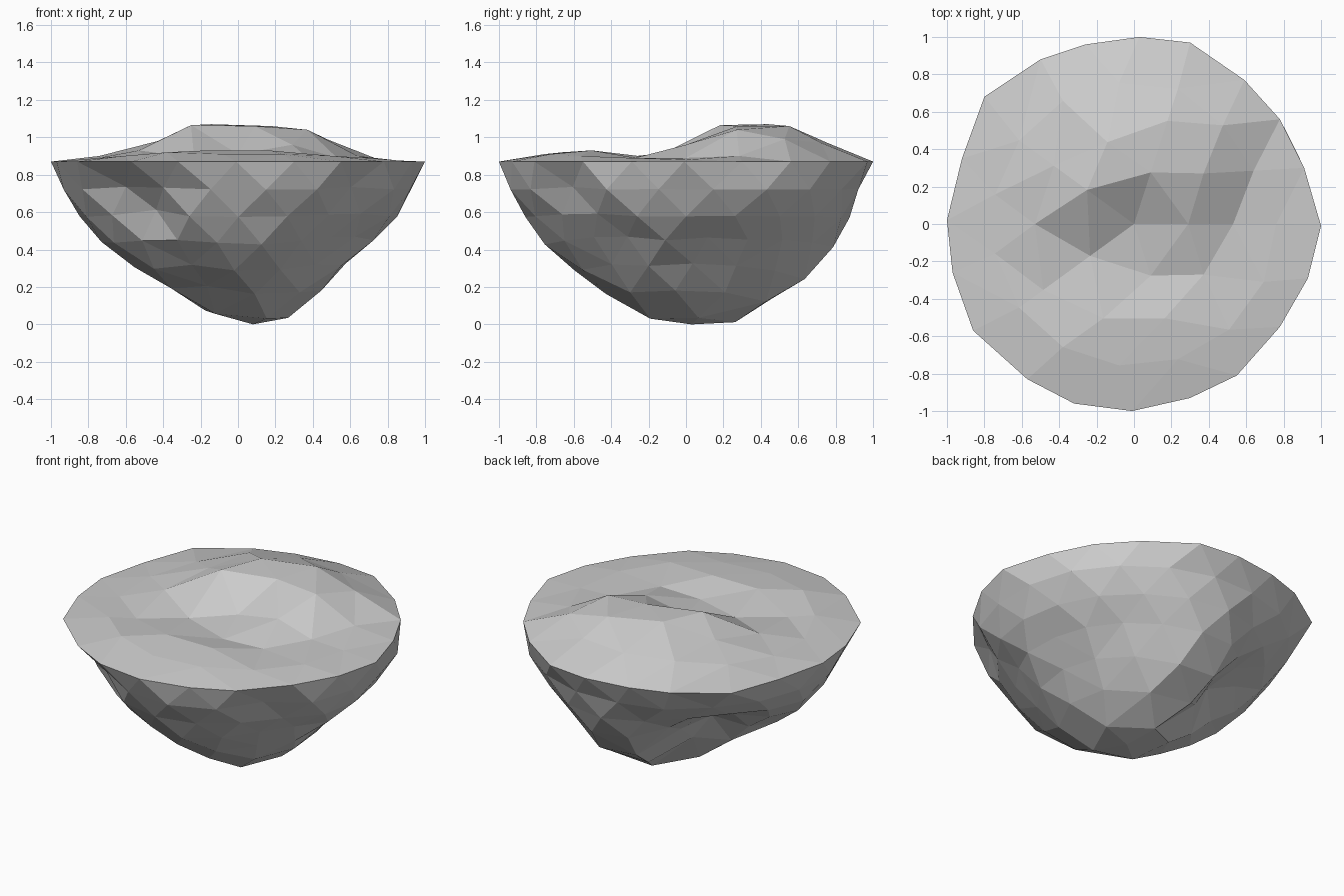
import bpy, bmesh, math, random
from mathutils import Vector

if "Cube" in bpy.data.objects:
    bpy.data.objects.remove(bpy.data.objects["Cube"])

random.seed(4)
RIM_Z = 0.87
bm = bmesh.new()


def direction(az, el):
    a, e = math.radians(az), math.radians(el)
    return Vector((math.cos(a) * math.cos(e), math.sin(a) * math.cos(e), math.sin(e)))


# Bulges (+) and dents (-) of the rock: azimuth, elevation, amount, angular width
LUMPS = [(90, -42, 0.11, 21), (78, -70, 0.06, 16), (290, -76, 0.04, 14),
         (25, -10, 0.02, 12), (138, -42, -0.23, 23), (50, -34, -0.02, 14),
         (232, -14, -0.14, 12), (240, -50, -0.05, 12), (214, -27, 0.03, 11),
         (314, -10, -0.09, 12), (325, -35, -0.06, 14), (12, -38, -0.05, 14),
         (272, -34, 0.03, 16), (184, -23, 0.02, 13), (95, -10, -0.02, 12)]
PROFILE = [(0, 1), (-9, 0.95), (-18, 0.90), (-28, 0.855), (-40, 0.83), (-60, 0.815), (-90, 0.87)]


def rock_radius(az, el):
    for (e0, r0), (e1, r1) in zip(PROFILE, PROFILE[1:]):
        if e1 <= el <= e0:
            r = r0 + (r1 - r0) * (el - e0) / (e1 - e0)
    d = direction(az, el)
    for a, e, amount, width in LUMPS:
        gap = math.degrees(d.angle(direction(a, e)))
        r += amount * math.exp(-(gap / width) ** 2)
    return r + random.uniform(-0.01, 0.01)


def rock_ring(count, el, offset):
    ring = []
    for i in range(count):
        az = offset + 360 * i / count
        p = direction(az, el) * rock_radius(az, el)
        shift = 0.05 * (-el / 90) ** 2
        ring.append(bm.verts.new((p.x + shift, p.y + shift / 2, max(0.012, p.z + RIM_Z))))
    return ring


def turf_ring(radius, heights):
    # An entry is a height, or a (height, radius) pair
    ring = []
    for i, h in enumerate(heights):
        h, r = h if isinstance(h, tuple) else (h, radius)
        p = direction(360 * i / len(heights), 0) * r
        ring.append(bm.verts.new((p.x, p.y, h)))
    return ring


def zip_rings(a, b, off_a=0.0, off_b=0.0):
    # Triangle strip between two closed rings, advancing by azimuth
    na, nb, i, j = len(a), len(b), 0, 0
    while i < na or j < nb:
        next_a = off_a + 360 * (i + 0.5) / na
        next_b = off_b + 360 * (j + 0.5) / nb
        if j >= nb or (i < na and next_a <= next_b):
            bm.faces.new((a[i % na], a[(i + 1) % na], b[j % nb]))
            i += 1
        else:
            bm.faces.new((a[i % na], b[(j + 1) % nb], b[j % nb]))
            j += 1


def cap(ring, point):
    tip = bm.verts.new(point)
    for i in range(len(ring)):
        bm.faces.new((ring[i], ring[(i + 1) % len(ring)], tip))


# Flat, slightly uneven rim
RIM = [(1, -.01), (.91, .3), (.78, .56), (.59, .77), (.3, .97), (.03, 1), (-.26, .96),
       (-.5, .88), (-.8, .68), (-.92, .35), (-1, .02), (-.97, -.26), (-.86, -.57),
       (-.57, -.83), (-.32, -.96), (-.01, -1), (.3, -.93), (.55, -.81), (.78, -.55), (.93, -.29)]
rim = [bm.verts.new((x, y, RIM_Z)) for x, y in RIM]

# Gently hilly top surface, from the rim inwards
outer = turf_ring(0.76, [.88, (.9, .7), (.99, .71), .97, .97, .96, .92, .9, .89, .9,
                         .92, .91, .91, .9, .89])
middle = turf_ring(0.53, [.89, (1.04, .46), (1.06, .58), (1.07, .46), .98, .93, (.89, .6),
                          .93, .93, (.89, .46)])
inner = turf_ring(0.29, [.96, 1.06, (1.065, .31), .89, .88])
zip_rings(rim, outer)
zip_rings(outer, middle)
zip_rings(middle, inner)
cap(inner, (0, 0, 0.91))

# Rocky underside, from the rim down to the tip
previous, prev_off = rim, 0
for count, el, off in [(20, -9, 9), (20, -19, 18), (20, -30, 27), (15, -44, 27),
                       (10, -58, 27), (5, -74, 12)]:
    ring = rock_ring(count, el, off)
    zip_rings(previous, ring, prev_off, off)
    previous, prev_off = ring, off
cap(previous, (0.08, 0.03, 0))

bmesh.ops.recalc_face_normals(bm, faces=bm.faces)
mesh = bpy.data.meshes.new("floating_rock")
bm.to_mesh(mesh)
bm.free()
obj = bpy.data.objects.new("floating_rock", mesh)
bpy.context.collection.objects.link(obj)
